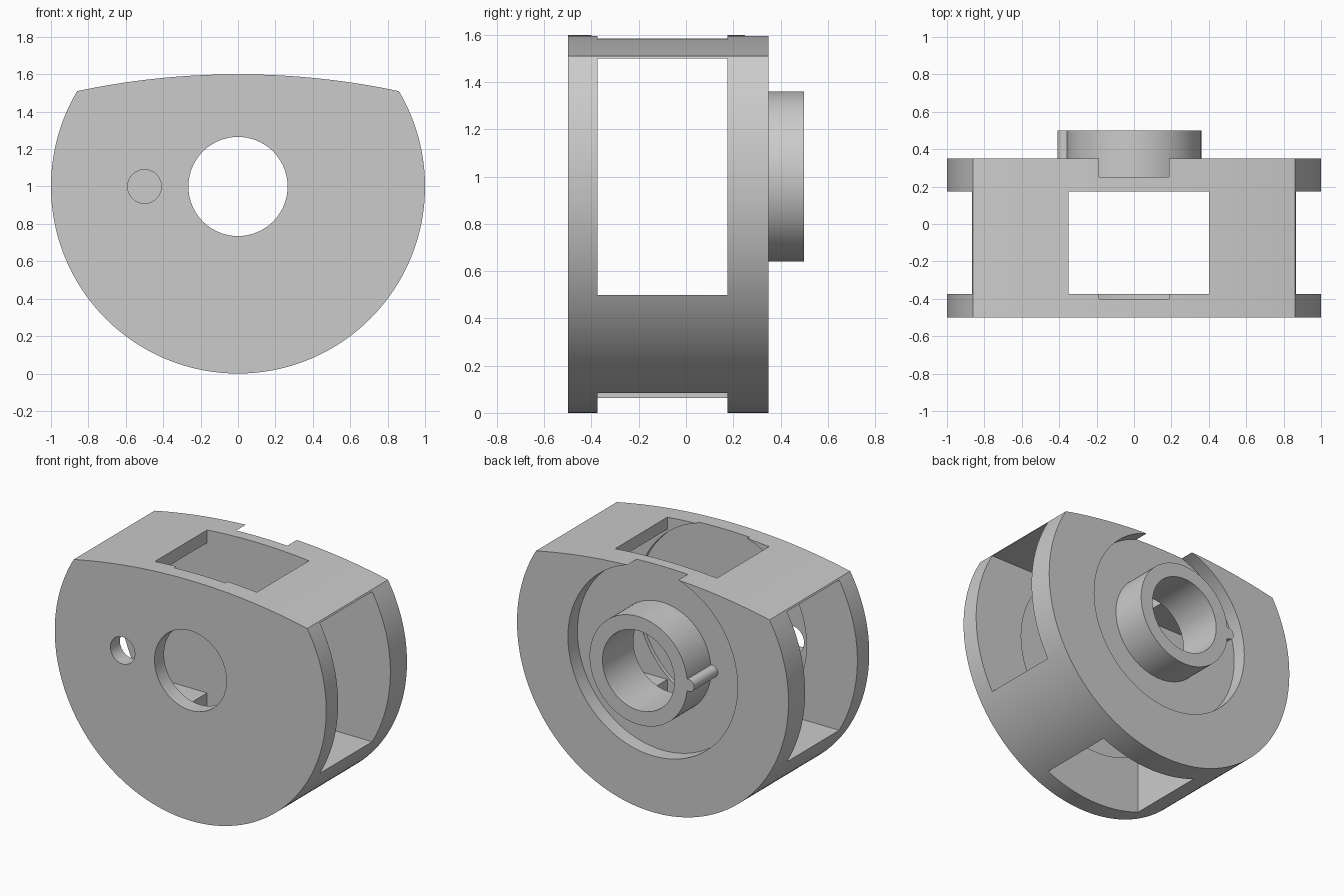
import bpy, bmesh, math

if "Cube" in bpy.data.objects:
    bpy.data.objects.remove(bpy.data.objects["Cube"], do_unlink=True)

grey = bpy.data.materials.new("light grey")
grey.use_nodes = True
colour = (0.6, 0.6, 0.6, 1)
grey.diffuse_color = colour
grey.node_tree.nodes["Principled BSDF"].inputs["Base Color"].default_value = colour

FRONT, INNER_FRONT, INNER_BACK, BACK = -0.5, -0.375, 0.175, 0.35
BORE, FLOOR, AXIS = 0.265, 0.25, 1.0


def prism(name, outline, y0, y1):
    """Extrude an (x, z) outline from y0 to y1."""
    bm = bmesh.new()
    face = bm.faces.new([bm.verts.new((x, y0, z)) for x, z in outline])
    ext = bmesh.ops.extrude_face_region(bm, geom=[face])
    moved = [v for v in ext["geom"] if isinstance(v, bmesh.types.BMVert)]
    bmesh.ops.translate(bm, verts=moved, vec=(0, y1 - y0, 0))
    bmesh.ops.recalc_face_normals(bm, faces=bm.faces)
    mesh = bpy.data.meshes.new(name)
    bm.to_mesh(mesh)
    bm.free()
    obj = bpy.data.objects.new(name, mesh)
    bpy.context.collection.objects.link(obj)
    mesh.materials.append(grey)
    return obj


def arc(cx, cz, r, a0, a1, n):
    steps = [a0 + (a1 - a0) * i / n for i in range(n + 1)]
    return [(cx + r * math.cos(a), cz + r * math.sin(a)) for a in steps]


def disc(name, x, r, y0, y1, n=96):
    return prism(name, arc(x, AXIS, r, 0, math.tau, n)[:-1], y0, y1)


def box(name, x0, x1, y0, y1, z0, z1):
    return prism(name, [(x0, z0), (x1, z0), (x1, z1), (x0, z1)], y0, y1)


def cut(obj, cutters):
    """Subtract the cutters one by one, then drop them."""
    for cutter in cutters:
        cutter.hide_render = True
        mod = obj.modifiers.new("cut", "BOOLEAN")
        mod.operation, mod.solver, mod.object = "DIFFERENCE", "EXACT", cutter
    bpy.context.view_layer.update()
    graph = bpy.context.evaluated_depsgraph_get()
    mesh = bpy.data.meshes.new_from_object(obj.evaluated_get(graph))
    obj.modifiers.clear()
    obj.data = mesh
    for cutter in cutters:
        bpy.data.objects.remove(cutter, do_unlink=True)


# Housing: round drum with a shallow domed top
corner = math.asin(0.51)
dome_r = 4.154
dome = math.asin(math.cos(corner) / dome_r)
outline = arc(0, AXIS, 1, math.pi - corner, math.tau + corner, 128)
outline += arc(0, 1.6 - dome_r, dome_r, math.pi / 2 - dome, math.pi / 2 + dome, 32)[1:-1]
housing = prism("housing", outline, FRONT, BACK)

cut(housing, [
    box("side_opening", -1.2, 1.2, INNER_FRONT, INNER_BACK, 0.5, 1.5),
    box("top_bottom_opening", -0.35, 0.4, INNER_FRONT, INNER_BACK, -0.2, 1.8),
    disc("inner_recess", 0, 0.625, -0.4, INNER_FRONT),
    disc("back_recess", 0, 0.625, FLOOR, 0.6),
    disc("bore", 0, BORE, -0.7, 0.7),
    disc("small_hole", -0.5, 0.09, -0.7, -0.2, 48),
])

# Collar on the back, with its key
collar = disc("collar", 0, 0.36, FLOOR, 0.5)
cut(collar, [disc("collar_bore", 0, BORE, 0, 0.7)])
key = disc("collar_key", -0.37, 0.04, FLOOR, 0.5, 32)

# Smooth the curved walls, keep the edges sharp
bpy.ops.object.select_all(action="DESELECT")
for part in (housing, collar, key):
    part.select_set(True)
bpy.context.view_layer.objects.active = housing
bpy.ops.object.shade_smooth_by_angle(angle=math.radians(25))
